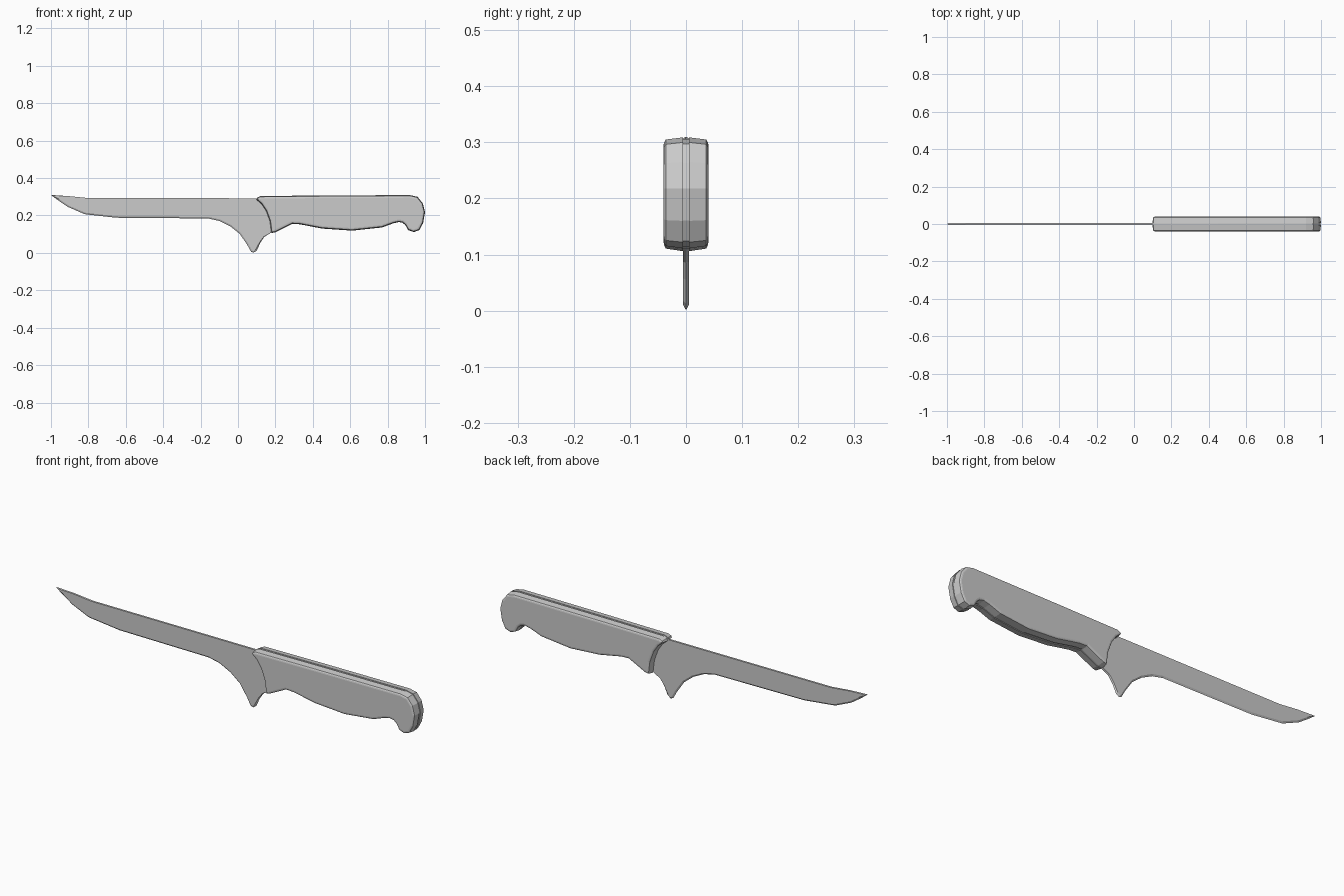
import bpy, bmesh
from mathutils import Vector

if "Cube" in bpy.data.objects:
    bpy.data.objects.remove(bpy.data.objects["Cube"])


def inset_outline(pts, amounts):
    """Move every outline point inward along its mitred normal."""
    p = [Vector(q) for q in pts]
    n = len(p)
    area = sum(p[i].x * p[(i + 1) % n].y - p[(i + 1) % n].x * p[i].y for i in range(n))
    s = 1 if area > 0 else -1
    out = []
    for i in range(n):
        a = (p[i] - p[i - 1]).normalized()
        b = (p[(i + 1) % n] - p[i]).normalized()
        na, nb = Vector((-a.y, a.x)) * s, Vector((-b.y, b.x)) * s
        m = (na + nb).normalized()
        out.append(p[i] + m * (amounts[i] / max(m.dot(na), 0.5)))
    return out


def loft(name, pts, layers, mirror=False):
    """Stack inset copies of an x/z outline along y and cap both ends."""
    bm = bmesh.new()
    rings = []
    for y, amount in layers:
        amounts = amount if isinstance(amount, list) else [amount] * len(pts)
        rings.append([bm.verts.new((q.x, y, q.y)) for q in inset_outline(pts, amounts)])
    n = len(pts)
    for r0, r1 in zip(rings, rings[1:]):
        for i in range(n):
            j = (i + 1) % n
            bm.faces.new((r0[i], r0[j], r1[j], r1[i]))
    bm.faces.new(rings[0])
    bm.faces.new(rings[-1])
    bmesh.ops.recalc_face_normals(bm, faces=bm.faces)
    me = bpy.data.meshes.new(name)
    bm.to_mesh(me)
    bm.free()
    ob = bpy.data.objects.new(name, me)
    bpy.context.collection.objects.link(ob)
    if mirror:
        mod = ob.modifiers.new("mirror", 'MIRROR')
        mod.use_axis = (False, True, False)
    return ob


# Blade: cutting edge from tip to pointed heel, then handle joint and spine
edge = [(-1, .31), (-.96, .28), (-.91, .246), (-.82, .207), (-.65, .188), (-.16, .184),
        (-.1, .171), (-.04, .141), (.01, .101), (.05, .042), (.07, .006), (.083, .001),
        (.1, .012), (.12, .055), (.14, .085), (.178, .109)]
spine = [(.172, .17), (.15, .23), (.11, .292), (-.8, .293), (-.9, .303)]
bevel = [.004] + [.008] * 12 + [.005, .003, 0] + [0] * len(spine)
HALF = .005
loft("blade", edge + spine, [(-HALF, bevel), (0, 0), (HALF, bevel)])

# Handle profile: top, rounded butt hook, finger grip, curved front
handle = [(.098, .285), (.103, .296), (.12, .304), (.45, .307), (.92, .309), (.96, .3),
          (.988, .265), (1, .218), (.99, .16), (.97, .122), (.94, .111), (.91, .122),
          (.895, .148), (.88, .161), (.86, .165), (.83, .158), (.77, .136), (.61, .119),
          (.45, .13), (.33, .153), (.29, .155), (.24, .13), (.2, .11), (.178, .106),
          (.17, .17), (.15, .225), (.125, .262)]

# Tang sandwiched between two chamfered handle scales
loft("tang", handle, [(-HALF, .003), (HALF, .003)])
loft("handle_scales", handle, [(HALF, 0), (.036, .004), (.039, .009), (.04, .014)], mirror=True)
